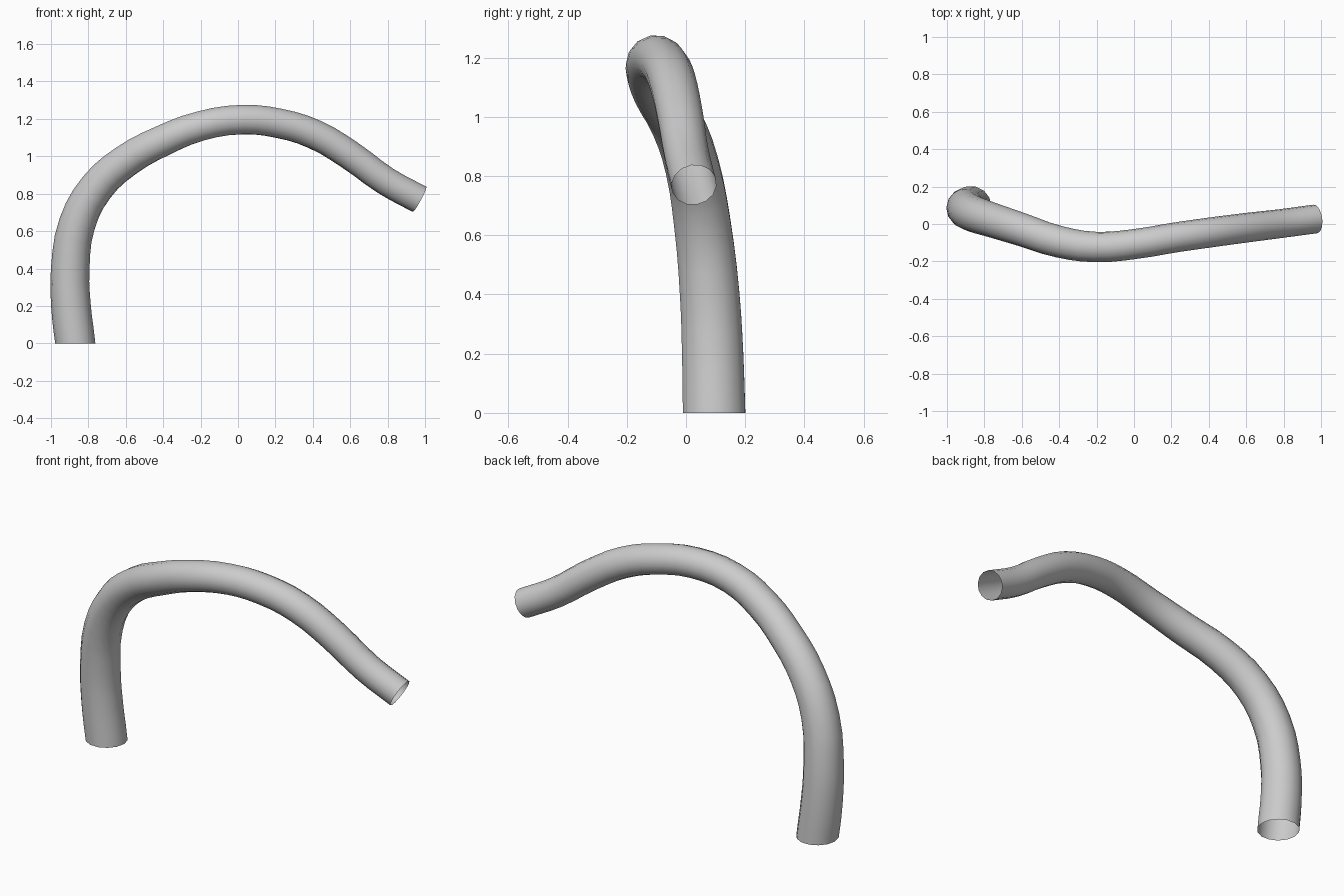
import bpy

if "Cube" in bpy.data.objects:
    bpy.data.objects.remove(bpy.data.objects["Cube"])

# Centre line of the bent tube: x, y, z, radius
path = [
    (-0.87, 0.095, 0.0, 0.108),
    (-0.893, 0.09, 0.2, 0.106),
    (-0.897, 0.08, 0.4, 0.103),
    (-0.86, 0.055, 0.64, 0.098),
    (-0.755, 0.02, 0.835, 0.093),
    (-0.60, -0.03, 0.975, 0.089),
    (-0.40, -0.095, 1.085, 0.085),
    (-0.20, -0.123, 1.162, 0.081),
    (0.02, -0.105, 1.196, 0.08),
    (0.22, -0.072, 1.176, 0.08),
    (0.41, -0.045, 1.117, 0.08),
    (0.60, -0.02, 1.005, 0.079),
    (0.79, 0.003, 0.868, 0.077),
    (0.97, 0.027, 0.77, 0.077),
]

# Tapered open tube swept along the line
curve = bpy.data.curves.new("bent_tube", "CURVE")
curve.dimensions = "3D"
curve.resolution_u = 3
curve.bevel_depth = 1.0
curve.bevel_resolution = 5
curve.use_fill_caps = False
spline = curve.splines.new("BEZIER")
spline.bezier_points.add(len(path) - 1)
for point, (x, y, z, r) in zip(spline.bezier_points, path):
    point.co = (x, y, z)
    point.radius = r
    point.handle_left_type = point.handle_right_type = "AUTO"

tube = bpy.data.objects.new("bent_tube", curve)
bpy.context.collection.objects.link(tube)
bpy.context.view_layer.objects.active = tube
tube.select_set(True)
bpy.ops.object.convert(target="MESH")
tube = bpy.context.object

# Level the foot on the ground
for v in tube.data.vertices:
    if v.co.z < 0.03:
        v.co.z = 0.0
bpy.ops.object.shade_smooth()
